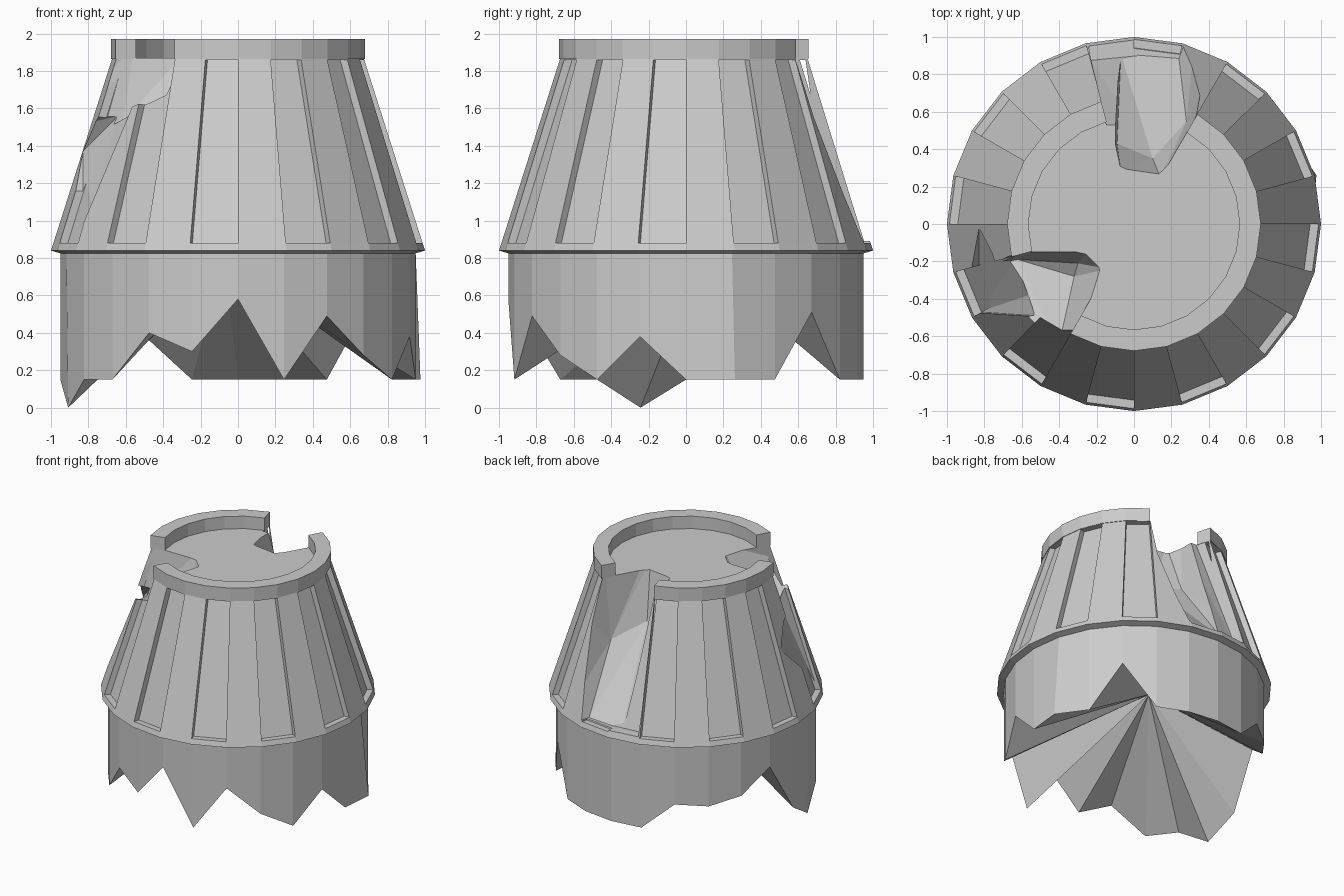
import bpy, bmesh
from math import cos, sin, radians

if "Cube" in bpy.data.objects:
    bpy.data.objects.remove(bpy.data.objects["Cube"])

N = 24
STEP = 360 / N


def polar(r, deg, z):
    return (r * cos(radians(deg)), r * sin(radians(deg)), z)


def finish(bm, name):
    bmesh.ops.recalc_face_normals(bm, faces=bm.faces[:])
    me = bpy.data.meshes.new(name)
    bm.to_mesh(me)
    bm.free()
    ob = bpy.data.objects.new(name, me)
    bpy.context.collection.objects.link(ob)
    return ob


# Body: panelled cone, flange and drum with a broken lower edge
PROFILE = [(0.672, 1.87), (0.675, 1.86), (0.987, 0.88), (1.0, 0.84), (0.95, 0.825)]
JAG = [.15, .15, .15, .51, .15, .15, .15, .15, .36, .34, .39, .56,
       .15, 0, .15, .15, .40, .30, .58, .15, .49, .28, .15, .38]
JAG_R = {1: 1.01, 13: 0.94}

bm = bmesh.new()
rings = [[bm.verts.new(polar(r, i * STEP, z)) for i in range(N)] for r, z in PROFILE]
rings.append([bm.verts.new(polar(JAG_R.get(i, 0.95), i * STEP, JAG[i])) for i in range(N)])
panels = []
bm.faces.new(rings[0])
for k in range(len(rings) - 1):
    for i in range(N):
        j = (i + 1) % N
        f = bm.faces.new((rings[k][i], rings[k + 1][i], rings[k + 1][j], rings[k][j]))
        if k == 1 and i % 2:
            panels.append(f)
apex = bm.verts.new((-0.08, 0.07, 0.79))
for i in range(N):
    bm.faces.new((rings[-1][i], apex, rings[-1][(i + 1) % N]))
bmesh.ops.recalc_face_normals(bm, faces=bm.faces[:])

# Recessed panels on every second side
for f in bmesh.ops.extrude_discrete_faces(bm, faces=panels)["faces"]:
    for v in f.verts:
        r = v.co.xy.length
        v.co.x *= (r - 0.045) / r
        v.co.y *= (r - 0.045) / r
body = finish(bm, "tower_body")


# Broken-out chunks
def chunk(name, pts):
    bm = bmesh.new()
    vs = [bm.verts.new(p) for p in pts]
    bmesh.ops.convex_hull(bm, input=vs)
    loose = [v for v in bm.verts if not v.link_faces]
    bmesh.ops.delete(bm, geom=loose, context='VERTS')
    ob = finish(bm, name)
    ob.hide_render = True
    ob.hide_viewport = True
    mod = body.modifiers.new(name, 'BOOLEAN')
    mod.operation = 'DIFFERENCE'
    mod.solver = 'EXACT'
    mod.object = ob
    return ob


cutters = [
    chunk("back_break", [
        (-.10, .42, 1.95), (-.07, .28, 1.95), (.14, .25, 1.95), (.17, .285, 1.95),
        (.33, .56, 1.95), (.53, 1.02, 1.95), (-.09, .43, 1.52), (.10, .35, 1.5),
        (.28, .55, 1.38), (-.08, .76, 1.2), (.24, .885, .89), (-.07, .91, .89),
        (.34, 1.15, .89), (-.08, 1.15, .89), (-.10, 1.1, 1.95)]),
    chunk("back_shave", [
        (-.23, .875, .89), (-.08, .76, 1.36), (-.14, .50, 1.95), (.02, .9, .89),
        (-.28, 1.2, .89), (-.25, 1.0, 1.95), (.02, 1.2, .89), (.02, .9, 1.95),
        (.02, .76, 1.36), (.02, .5, 1.95)]),
    chunk("left_break", [
        (-.9, -.24, 1.95), (-.55, -.14, 1.95), (-.24, -.14, 1.95), (-.14, -.24, 1.95),
        (-.45, -.78, 1.95), (-.30, -.21, 1.68), (-.32, -.28, 1.62), (-.62, -.19, 1.52),
        (-.48, -.49, 1.62), (-.95, -.25, 1.48), (-.60, -.58, 1.65), (-.42, -.73, 1.70)]),
    chunk("left_crack", [
        (-.56, -.38, 1.55), (-.64, -.2, 1.56), (-.83, -.47, .90), (-.83, -.02, 1.37),
        (-1.1, -.5, 1.0), (-1.1, -.02, 1.45), (-.75, -.5, 1.7), (-.53, -.49, 1.62)]),
]

# Bake the breaks into the body
dg = bpy.context.evaluated_depsgraph_get()
dg.update()
new_mesh = bpy.data.meshes.new_from_object(body.evaluated_get(dg))
body.modifiers.clear()
body.data = new_mesh
for c in cutters:
    bpy.data.objects.remove(c, do_unlink=True)


# Top rim in two arcs, leaving gaps above the breaks
def rim(name, start, end):
    bm = bmesh.new()
    rows = []
    for i in range(round((end - start) / STEP) + 1):
        a = start + i * STEP
        rows.append([bm.verts.new(polar(r, a, z)) for r, z in
                     ((.565, 1.864), (.678, 1.864), (.678, 1.97), (.565, 1.97))])
    for p, q in zip(rows, rows[1:]):
        for k in range(4):
            bm.faces.new((p[k], p[(k + 1) % 4], q[(k + 1) % 4], q[k]))
    bm.faces.new(rows[0])
    bm.faces.new(rows[-1])
    return finish(bm, name)


rim("rim_left", 105, 195)
rim("rim_right", 240, 420)
